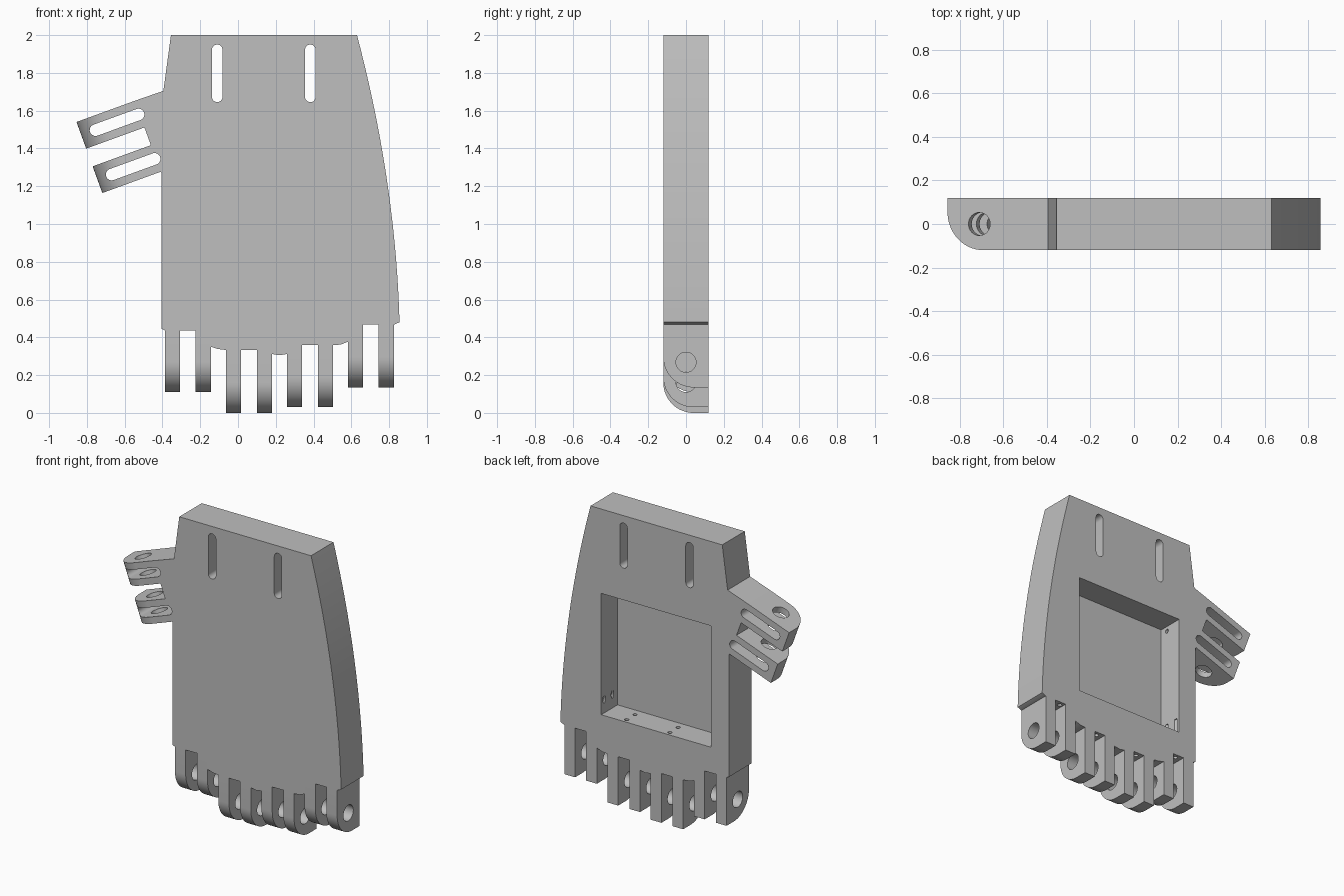
import bpy, bmesh, math
from mathutils import Matrix, Vector

cube = bpy.data.objects.get("Cube")
if cube:
    bpy.data.objects.remove(cube, do_unlink=True)

HALF = 0.12          # half thickness of the palm
PRONG = 0.08         # width of a finger prong

grey = bpy.data.materials.new("light_grey_plastic")
grey.use_nodes = True
grey.diffuse_color = (0.52, 0.52, 0.52, 1)
grey.node_tree.nodes["Principled BSDF"].inputs["Base Color"].default_value = grey.diffuse_color


def prism(name, points, depth):
    """Extrude 3D outline points along the depth vector."""
    bm = bmesh.new()
    face = bm.faces.new([bm.verts.new(p) for p in points])
    new = bmesh.ops.extrude_face_region(bm, geom=[face])["geom"]
    verts = [v for v in new if isinstance(v, bmesh.types.BMVert)]
    bmesh.ops.translate(bm, verts=verts, vec=depth)
    bmesh.ops.recalc_face_normals(bm, faces=bm.faces)
    mesh = bpy.data.meshes.new(name)
    bm.to_mesh(mesh)
    bm.free()
    mesh.materials.append(grey)
    obj = bpy.data.objects.new(name, mesh)
    bpy.context.collection.objects.link(obj)
    return obj


def cut(cutter, *targets):
    """Subtract a cutter from each target, then discard it."""
    cutter.hide_render = True
    for obj in targets:
        mod = obj.modifiers.new("cut", 'BOOLEAN')
        mod.operation = 'DIFFERENCE'
        mod.solver = 'EXACT'
        mod.object = cutter
        bpy.context.view_layer.objects.active = obj
        bpy.ops.object.modifier_apply(modifier=mod.name)
    bpy.data.objects.remove(cutter, do_unlink=True)


def rod(start, end, radius, sides=32):
    """Round cutter between two points."""
    start, end = Vector(start), Vector(end)
    axis = end - start
    turn = axis.to_track_quat('Z', 'Y')
    ring = [start + turn @ Vector((radius * math.cos(a), radius * math.sin(a), 0))
            for a in (2 * math.pi * i / sides for i in range(sides))]
    return prism("rod_cutter", ring, axis)


def slot(a, b, radius):
    """Round-ended slot cutter running front to back, between (x, z) points."""
    ang = math.atan2(b[1] - a[1], b[0] - a[0])
    pts = []
    for centre, base in ((b, ang - math.pi / 2), (a, ang + math.pi / 2)):
        for i in range(13):
            t = base + math.pi * i / 12
            pts.append((centre[0] + radius * math.cos(t), -0.3, centre[1] + radius * math.sin(t)))
    return prism("slot_cutter", pts, Vector((0, 0.6, 0)))


def prong(name, tip, along, across, length, width, radius, hole_at):
    """Hinge prong: rounded toward the front, square at the back, with a pin hole."""
    centre = radius - HALF
    profile = [(HALF, 0), (HALF, length), (-HALF, length)]
    profile += [(centre - radius * math.cos(t), radius - radius * math.sin(t))
                for t in (math.pi / 2 * i / 16 for i in range(17))]
    place = lambda y, s: tip + along * s + Vector((0, y, 0))
    obj = prism(name, [place(y, s) for y, s in profile], across * width)
    pin = place(0, hole_at)
    cut(rod(pin - across * 0.1, pin + across * (width + 0.1), 0.053), obj)
    return obj


# Thumb directions, tilted in the x-z plane
tilt = math.radians(20)
inward = Vector((math.cos(tilt), 0, math.sin(tilt)))
down = Vector((math.sin(tilt), 0, -math.cos(tilt)))
thumb_tip = Vector((-0.855, 0, 1.54))
REACH, BLOCK, STEP = 0.328, 0.15, 0.25


def thumb_xz(s, v):
    p = thumb_tip + inward * s + down * v
    return p.x, p.z


# Fingers: left edge of first prong, tip height, knuckle gap height
fingers = [("little", -0.387, 0.11, 0.437), ("ring", -0.063, 0.0, 0.333),
           ("middle", 0.26, 0.03, 0.36), ("index", 0.582, 0.135, 0.467)]
SPAN = 0.243
# Lower palm edge between neighbouring fingers
webs = [[(-0.144, 0.35), (-0.105, 0.338), (-0.063, 0.333)],
        [(0.18, 0.312), (0.22, 0.305), (0.26, 0.312)],
        [(0.503, 0.358), (0.545, 0.362), (0.582, 0.377)], []]

# Palm outline
outline = [(-0.355, 2.0), (-0.395, 1.705), thumb_xz(REACH, 0),
           thumb_xz(REACH, STEP + BLOCK), (-0.405, 1.27), (-0.405, 0.445)]
for (label, x, tip, gap), web in zip(fingers, webs):
    outline += [(x, gap), (x + SPAN, gap)] + web
outline.append((0.855, 0.48))
a, b, c = Vector((0.855, 0.48)), Vector((0.835, 1.22)), Vector((0.63, 2.0))
for i in range(1, 25):
    t = i / 24
    p = a * (1 - t) ** 2 + b * 2 * t * (1 - t) + c * t * t
    outline.append((p.x, p.y))
clean = [p for i, p in enumerate(outline) if (Vector(p) - Vector(outline[i - 1])).length > 1e-4]
palm = prism("palm", [(x, -HALF, z) for x, z in clean], Vector((0, 2 * HALF, 0)))
parts = [palm]

# Finger prongs
for label, x, tip, gap in fingers:
    for side, left in (("outer", x), ("inner", x + SPAN - PRONG)):
        parts.append(prong(f"{label}_knuckle_{side}", Vector((left, 0, tip)), Vector((0, 0, 1)),
                           Vector((1, 0, 0)), gap - tip, PRONG, 0.16, 0.133))

# Thumb hinge blocks, each with a long slot
for label, v in (("upper", 0), ("lower", STEP)):
    block = prong(f"thumb_hinge_{label}", thumb_tip + down * v, inward, down,
                  REACH, BLOCK, 0.175, 0.155)
    mid = v + BLOCK / 2
    cut(slot(thumb_xz(0.08, mid), thumb_xz(0.322, mid), 0.031), block, palm)
    parts.append(block)

# Strap slots near the wrist
for x in (-0.11, 0.383):
    cut(slot((x, 1.673), (x, 1.922), 0.028), palm)

# Rear pocket
x0, x1, z0, z1 = -0.27, 0.55, 0.61, 1.43
cut(prism("pocket_cutter", [(x0, -0.055, z0), (x1, -0.055, z0), (x1, -0.055, z1), (x0, -0.055, z1)],
          Vector((0, 0.3, 0))), palm)

# Cord channels from knuckles and thumb into the pocket
for y in (0.0, 0.088):
    for label, x, tip, gap in fingers:
        mid = x + SPAN / 2
        end_x, end_z = (0.5, 0.79) if label == "index" else (mid, 0.72)
        cut(rod((mid, y, gap - 0.03), (end_x, y, end_z), 0.014, 12), palm)
root = thumb_xz(REACH - 0.03, 0.2)
cut(rod((root[0], 0, root[1]), (-0.2, 0, 1.38), 0.014, 12), palm)

# Smooth the curved faces, keep the edges crisp
bpy.ops.object.select_all(action='DESELECT')
for obj in parts:
    obj.select_set(True)
bpy.context.view_layer.objects.active = palm
bpy.ops.object.shade_smooth_by_angle(angle=math.radians(25))
